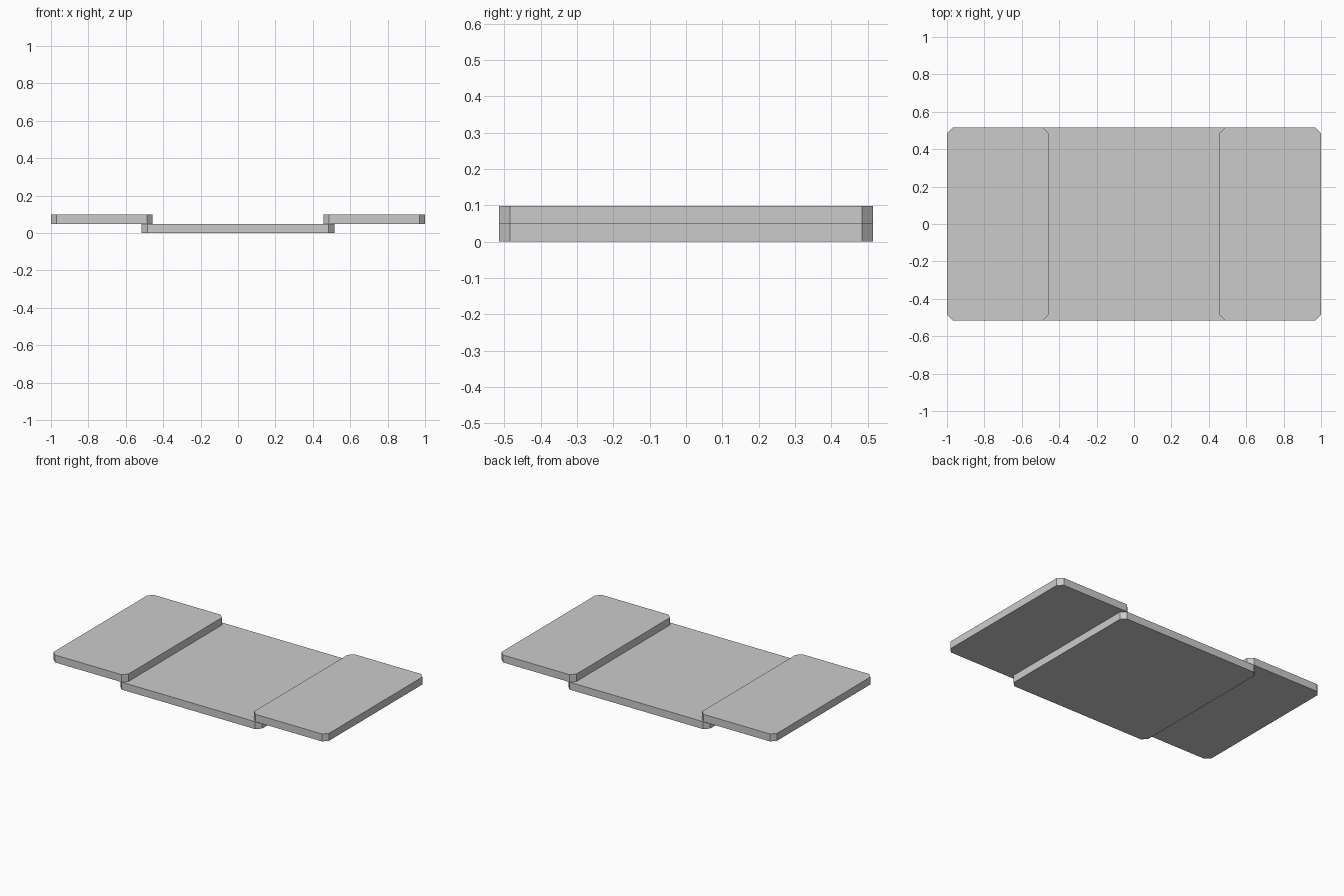
import bpy
import bmesh

cube = bpy.data.objects.get("Cube")
if cube:
    bpy.data.objects.remove(cube, do_unlink=True)

GREY = (0.6, 0.6, 0.6, 1.0)
THICK = 0.049      # slab thickness
HALF_DEPTH = 0.515
CORNER = 0.03      # corner cut

grey = bpy.data.materials.new("light grey")
grey.use_nodes = True
grey.diffuse_color = GREY
grey.node_tree.nodes["Principled BSDF"].inputs["Base Color"].default_value = GREY


def slab(name, x0, x1, z0):
    """Flat slab with its four upright corners cut off."""
    bm = bmesh.new()
    bmesh.ops.create_cube(bm, size=1)
    for v in bm.verts:
        v.co.x = x1 if v.co.x > 0 else x0
        v.co.y = HALF_DEPTH if v.co.y > 0 else -HALF_DEPTH
        v.co.z = z0 + (THICK if v.co.z > 0 else 0)
    upright = [e for e in bm.edges
               if abs(e.verts[0].co.z - e.verts[1].co.z) > THICK / 2]
    bmesh.ops.bevel(bm, geom=upright, offset=CORNER, segments=1, affect='EDGES')
    bmesh.ops.recalc_face_normals(bm, faces=bm.faces)
    mesh = bpy.data.meshes.new(name)
    bm.to_mesh(mesh)
    bm.free()
    mesh.materials.append(grey)
    obj = bpy.data.objects.new(name, mesh)
    bpy.context.collection.objects.link(obj)


# Middle slab, with a raised slab overlapping each end
slab("middle_slab", -HALF_DEPTH, HALF_DEPTH, 0)
slab("right_slab", -1, -0.457, THICK)
slab("left_slab", 0.457, 1, THICK)
